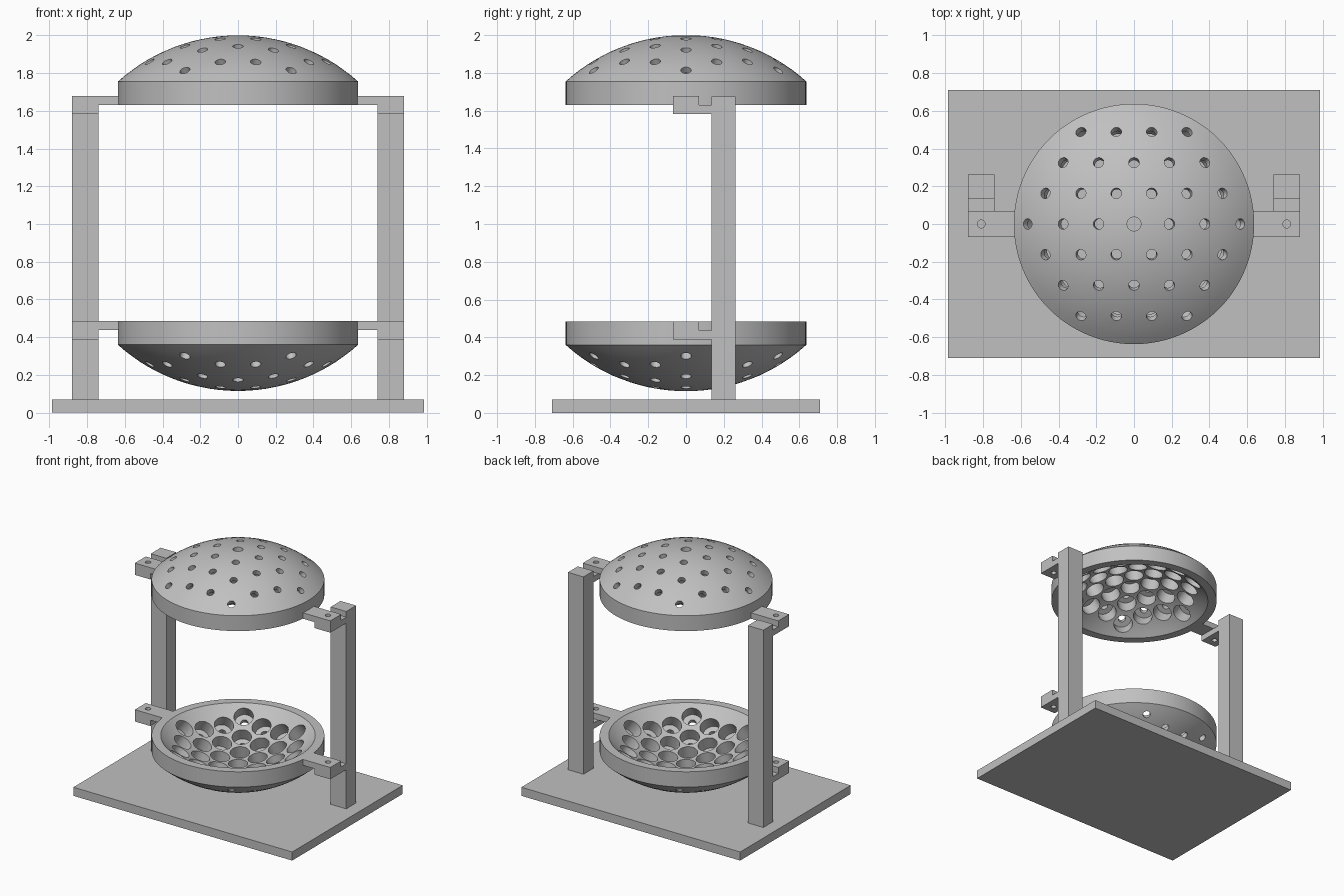
import bpy, bmesh, math
from mathutils import Matrix, Vector

old = bpy.data.objects.get("Cube")
if old:
    bpy.data.objects.remove(old, do_unlink=True)

grey = bpy.data.materials.new("plain grey")
grey.use_nodes = True
colour = (0.53, 0.53, 0.53, 1)
grey.diffuse_color = colour
grey.node_tree.nodes["Principled BSDF"].inputs["Base Color"].default_value = colour


def add_object(name, bm):
    bmesh.ops.recalc_face_normals(bm, faces=bm.faces)
    mesh = bpy.data.meshes.new(name)
    bm.to_mesh(mesh)
    bm.free()
    mesh.materials.append(grey)
    obj = bpy.data.objects.new(name, mesh)
    bpy.context.collection.objects.link(obj)
    return obj


def box(name, low, high):
    low, high = Vector(low), Vector(high)
    bm = bmesh.new()
    bmesh.ops.create_cube(bm, size=1, matrix=Matrix.Translation((low + high) / 2)
                          @ Matrix.Diagonal((*(high - low), 1)))
    return add_object(name, bm)


def lathe(bm, profile, steps, matrix=Matrix()):
    """Spin an (r, z) profile around z, then place it."""
    part = bmesh.new()
    verts = [part.verts.new((r, 0, z)) for r, z in profile]
    edges = [part.edges.new(pair) for pair in zip(verts, verts[1:])]
    bmesh.ops.spin(part, geom=verts + edges, cent=(0, 0, 0), axis=(0, 0, 1),
                   angle=math.tau, steps=steps)
    bmesh.ops.remove_doubles(part, verts=part.verts, dist=1e-5)
    part.transform(matrix)
    temp = bpy.data.meshes.new("temp")
    part.to_mesh(temp)
    part.free()
    bm.from_mesh(temp)
    bpy.data.meshes.remove(temp)


def activate(obj):
    bpy.ops.object.select_all(action='DESELECT')
    obj.select_set(True)
    bpy.context.view_layer.objects.active = obj


def cut(obj, cutter):
    mod = obj.modifiers.new("cut", 'BOOLEAN')
    mod.operation, mod.solver, mod.object = 'DIFFERENCE', 'EXACT', cutter
    activate(obj)
    bpy.ops.object.modifier_apply(modifier=mod.name)


# Bowl dimensions, measured from the rim plane
RIM_R, INNER_R, RING_H, TOTAL_H = 0.637, 0.57, 0.125, 0.37
OUT = (RIM_R ** 2 + (TOTAL_H - RING_H) ** 2) / (2 * (TOTAL_H - RING_H))
CENTRE = TOTAL_H - OUT
INN = math.hypot(INNER_R, CENTRE)


def arc(radius, edge, count=14):
    """Arc points from the pole out to the given edge radius."""
    end = math.asin(edge / radius)
    return [(radius * math.sin(end * i / count),
             CENTRE + radius * math.cos(end * i / count)) for i in range(count + 1)]


bm = bmesh.new()
lathe(bm, arc(INN, INNER_R) + [(RIM_R, 0)] + arc(OUT, RIM_R)[::-1], 96)
upper_bowl = add_object("upper_bowl", bm)

# Hexagonal grid of round sockets, each with a small hole through its floor
bm = bmesh.new()
PITCH = 0.188
for row in range(-3, 4):
    number = 7 - abs(row)
    for i in range(number):
        x, y = (i - (number - 1) / 2) * PITCH, row * PITCH * math.sqrt(0.75)
        ray = Vector((x, y, math.sqrt(OUT ** 2 - x * x - y * y)))
        hole = 0.037 if ray.xy.length < 0.01 else 0.028
        if abs(row) == 3 and i in (0, number - 1) and number > 4:
            continue
        place = Matrix.Translation((0, 0, CENTRE)) @ ray.to_track_quat('Z', 'Y').to_matrix().to_4x4()
        lathe(bm, [(0, INN - 0.02), (0.072, INN - 0.02), (0.072, OUT - 0.04),
                   (hole, OUT - 0.04), (hole, OUT + 0.03), (0, OUT + 0.03)], 28, place)
sockets = add_object("socket_cutter", bm)
sockets.hide_render = True
cut(upper_bowl, sockets)
bpy.data.objects.remove(sockets, do_unlink=True)
activate(upper_bowl)
bpy.ops.object.shade_smooth_by_angle(angle=math.radians(25))

# The lower bowl is the same part turned over
UPPER_Z, LOWER_Z = 1.63, 0.485
upper_bowl.location.z = UPPER_Z
lower_bowl = bpy.data.objects.new("lower_bowl", upper_bowl.data)
lower_bowl.location.z = LOWER_Z
lower_bowl.rotation_euler.x = math.pi
bpy.context.collection.objects.link(lower_bowl)

# Base plate
box("base_plate", (-0.985, -0.71, 0), (0.985, 0.71, 0.07))

# Posts, shelves and bowl arms, with a bolt hole through each shelf and arm
THICK = 0.048
for side, sign in (("left", 1), ("right", -1)):
    def span(a, b):
        return sorted((a * sign, b * sign))

    x0, x1 = span(0.74, 0.88)
    arm0, arm1 = span(0.62, 0.88)
    box(side + "_post", (x0, 0.135, 0.07), (x1, 0.262, 1.676))
    bm = bmesh.new()
    lathe(bm, [(0, 0.2), (0.021, 0.2), (0.021, 1.9), (0, 1.9)], 24,
          Matrix.Translation((0.81 * sign, 0, 0)))
    bolt = add_object("bolt_cutter", bm)
    bolt.hide_render = True
    for level, z in (("upper", UPPER_Z), ("lower", LOWER_Z - THICK)):
        arm = box(f"{side}_{level}_arm", (arm0, -0.07, z), (arm1, 0.07, z + THICK))
        shelf = box(f"{side}_{level}_shelf", (x0, -0.07, z - THICK), (x1, 0.135, z))
        cut(arm, bolt)
        cut(shelf, bolt)
    bpy.data.objects.remove(bolt, do_unlink=True)
